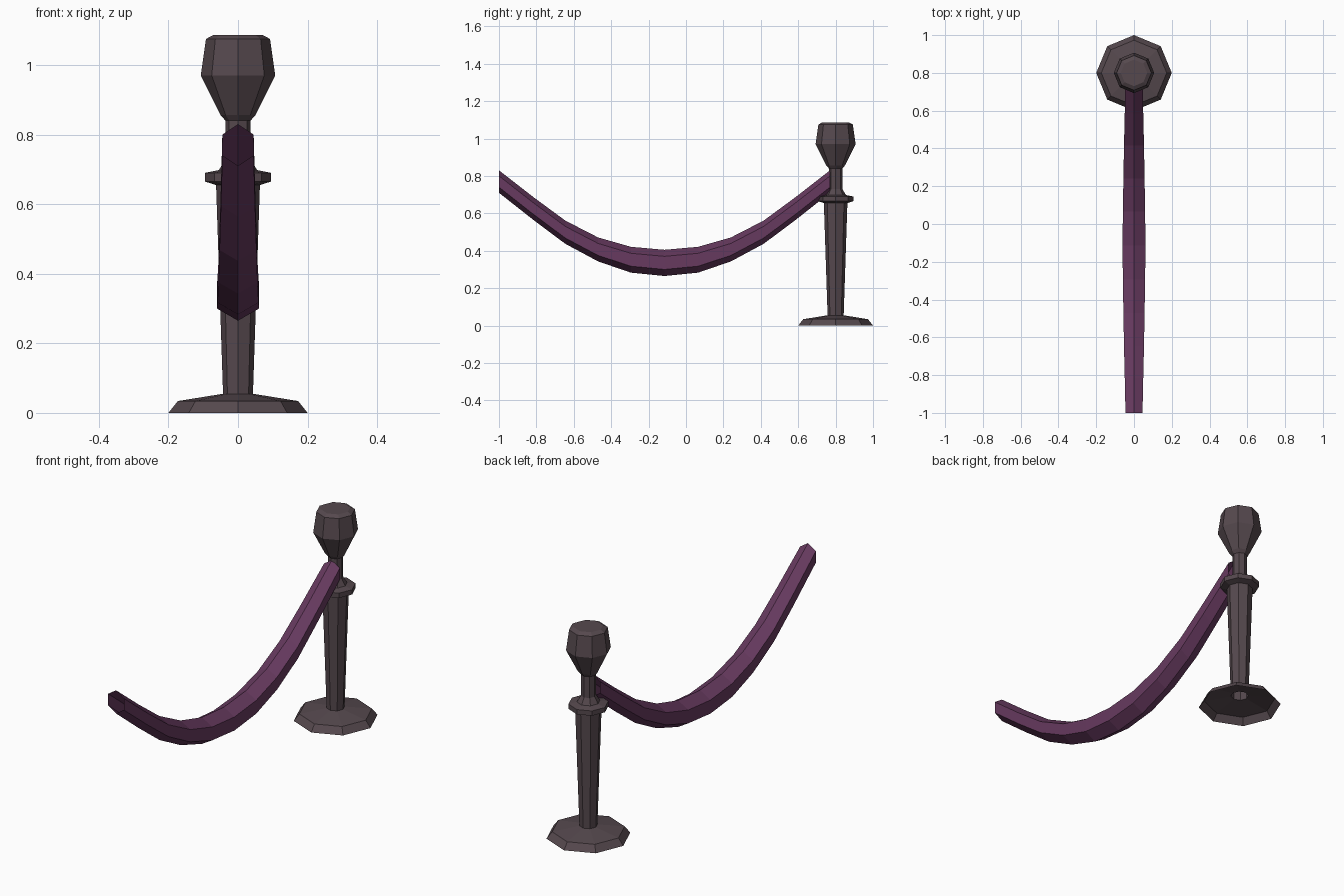
import bpy, bmesh, math

if "Cube" in bpy.data.objects:
    bpy.data.objects.remove(bpy.data.objects["Cube"])


def material(name, rgb):
    m = bpy.data.materials.new(name)
    m.diffuse_color = (*rgb, 1)
    m.use_nodes = True
    m.node_tree.nodes["Principled BSDF"].inputs["Base Color"].default_value = m.diffuse_color
    return m


def skin(name, rings, mat, cap_last=False):
    """Bridge a list of equal-sided rings with flat quads."""
    bm = bmesh.new()
    loops = [[bm.verts.new(p) for p in ring] for ring in rings]
    n = len(loops[0])
    for a, b in zip(loops, loops[1:]):
        for i in range(n):
            j = (i + 1) % n
            bm.faces.new((a[i], a[j], b[j], b[i]))
    if cap_last:
        bm.faces.new(loops[-1])
    me = bpy.data.meshes.new(name)
    bm.to_mesh(me)
    bm.free()
    me.materials.append(mat)
    ob = bpy.data.objects.new(name, me)
    bpy.context.collection.objects.link(ob)
    return ob


metal = material("dark bronze", (0.092, 0.066, 0.076))
velvet = material("purple velvet", (0.135, 0.042, 0.115))

# Post: eight-sided turned profile (radius, height), open underneath
profile = [(0.2, 0), (0.173, 0.034), (0.043, 0.055), (0.063, 0.655),
           (0.095, 0.665), (0.095, 0.69), (0.055, 0.698), (0.036, 0.73),
           (0.036, 0.84), (0.05, 0.856), (0.107, 0.97), (0.092, 1.075),
           (0.07, 1.087)]
skin("post", [[(r * math.cos(k * math.pi / 4), 0.8 + r * math.sin(k * math.pi / 4), z)
               for k in range(8)] for r, z in profile], metal, cap_last=True)

# Rope: six-sided, sagging, thicker in the middle, open ends (offset, height, half width, half height)
half = [(0, 0.335, 0.0606, 0.07), (0.18, 0.352, 0.059, 0.069),
        (0.355, 0.407, 0.056, 0.064), (0.53, 0.499, 0.053, 0.062),
        (0.70, 0.625, 0.049, 0.061), (0.885, 0.77, 0.045, 0.06)]
path = [(-d, z, w, h) for d, z, w, h in reversed(half)] + half[1:]
rings = []
for d, z, w, h in path:
    rings.append([(w * math.cos(a) / math.cos(math.pi / 6), -0.115 + d, z + h * math.sin(a))
                  for a in (math.pi / 6 - k * math.pi / 3 for k in range(6))])
skin("rope", rings, velvet)
